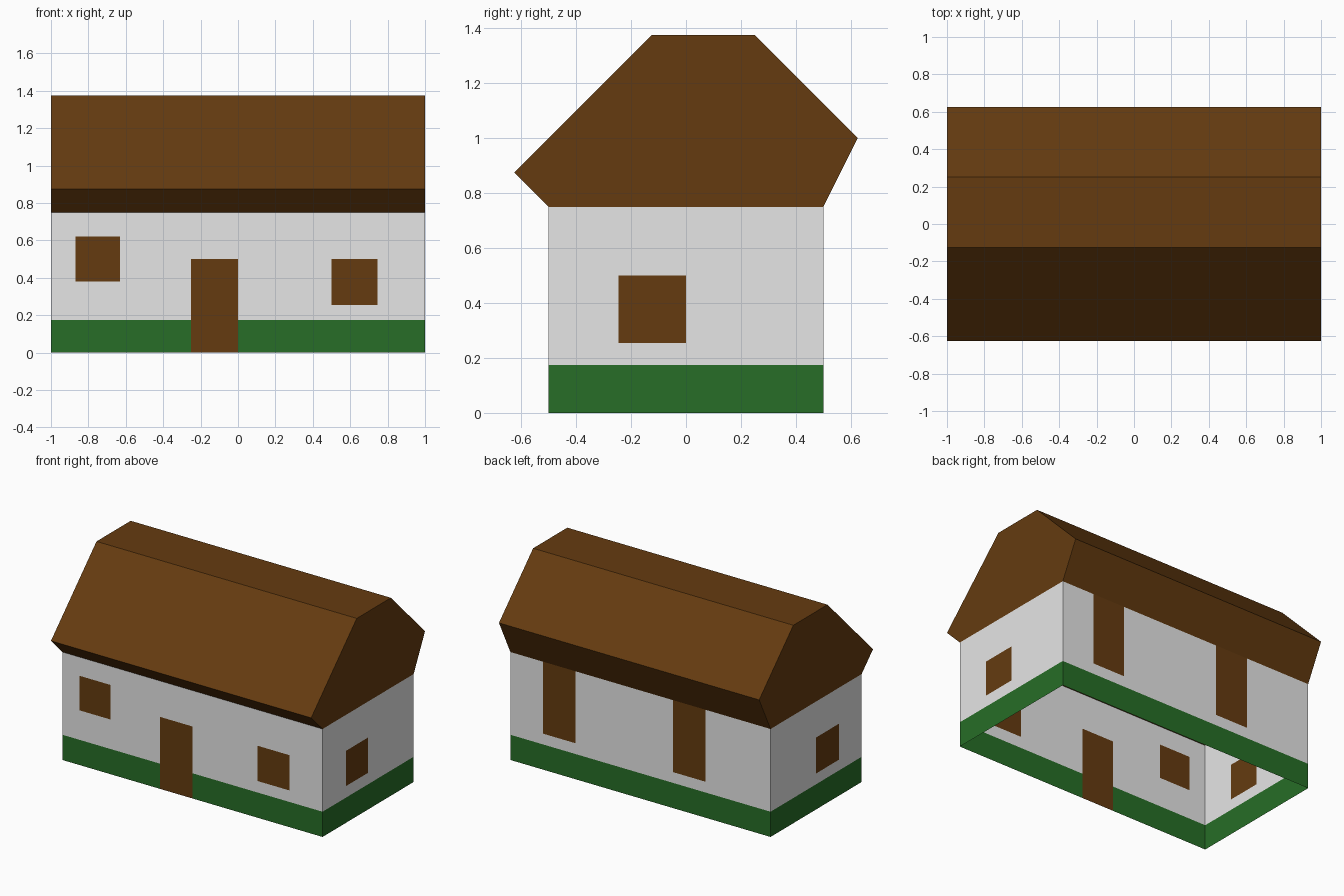
import bpy
import bmesh

if "Cube" in bpy.data.objects:
    bpy.data.objects.remove(bpy.data.objects["Cube"])

EAVES = 0.75     # top of the walls
BAND = 0.175     # top of the green base band
HALF_L, HALF_W = 1.0, 0.5


def material(name, rgb):
    mat = bpy.data.materials.new(name)
    mat.diffuse_color = (*rgb, 1)
    mat.use_nodes = True
    mat.node_tree.nodes["Principled BSDF"].inputs["Base Color"].default_value = mat.diffuse_color
    return mat


PLASTER = material("plaster_grey", (0.79, 0.79, 0.79))
GREEN = material("base_green", (0.02, 0.155, 0.02))
BROWN = material("wood_brown", (0.13, 0.044, 0.005))


def finish(name, bm, mats):
    mesh = bpy.data.meshes.new(name)
    bm.to_mesh(mesh)
    bm.free()
    for mat in mats:
        mesh.materials.append(mat)
    obj = bpy.data.objects.new(name, mesh)
    bpy.context.collection.objects.link(obj)
    return obj


def wall(name, half, place, openings):
    """Single-sided wall panel; openings are (u0, u1, z0, z1) cut as faces."""
    us = sorted({-half, half, *(u for o in openings for u in o[:2])})
    zs = sorted({0, BAND, EAVES, *(z for o in openings for z in o[2:])})
    bm = bmesh.new()
    grid = [[bm.verts.new(place(u, z)) for z in zs] for u in us]
    for i in range(len(us) - 1):
        for j in range(len(zs) - 1):
            f = bm.faces.new((grid[i][j], grid[i + 1][j],
                              grid[i + 1][j + 1], grid[i][j + 1]))
            u, z = (us[i] + us[i + 1]) / 2, (zs[j] + zs[j + 1]) / 2
            if any(a < u < b and c < z < d for a, b, c, d in openings):
                f.material_index = 2
            elif z < BAND:
                f.material_index = 1
    return finish(name, bm, (PLASTER, GREEN, BROWN))


# Walls: u runs left to right as seen from outside
wall("front_wall", HALF_L, lambda u, z: (u, -HALF_W, z),
     [(-0.87, -0.63, 0.38, 0.62), (-0.25, 0.0, 0.0, 0.5), (0.5, 0.745, 0.255, 0.5)])
wall("back_wall", HALF_L, lambda u, z: (-u, HALF_W, z),
     [(-0.75, -0.5, 0.25, EAVES), (0.25, 0.5, 0.25, EAVES)])
wall("right_wall", HALF_W, lambda u, z: (HALF_L, u, z), [(-0.245, 0.0, 0.255, 0.5)])
wall("left_wall", HALF_W, lambda u, z: (-HALF_L, -u, z), [(0.0, 0.25, 0.25, 0.5)])

# Roof: uneven gambrel profile (y, z) swept along x, open over the room
profile = [(-0.5, EAVES), (-0.625, 0.875), (-0.125, 1.375),
           (0.25, 1.375), (0.625, 1.0), (0.5, EAVES)]
bm = bmesh.new()
left = [bm.verts.new((-HALF_L, y, z)) for y, z in profile]
right = [bm.verts.new((HALF_L, y, z)) for y, z in profile]
bm.faces.new(left)
bm.faces.new(right[::-1])
for i in range(len(profile) - 1):
    bm.faces.new((left[i + 1], left[i], right[i], right[i + 1]))
# Orient every face away from the middle of the roof
bm.normal_update()
for f in bm.faces:
    c = f.calc_center_median()
    c.z -= 1.0
    if f.normal.dot(c) < 0:
        f.normal_flip()
finish("roof", bm, (BROWN,))
